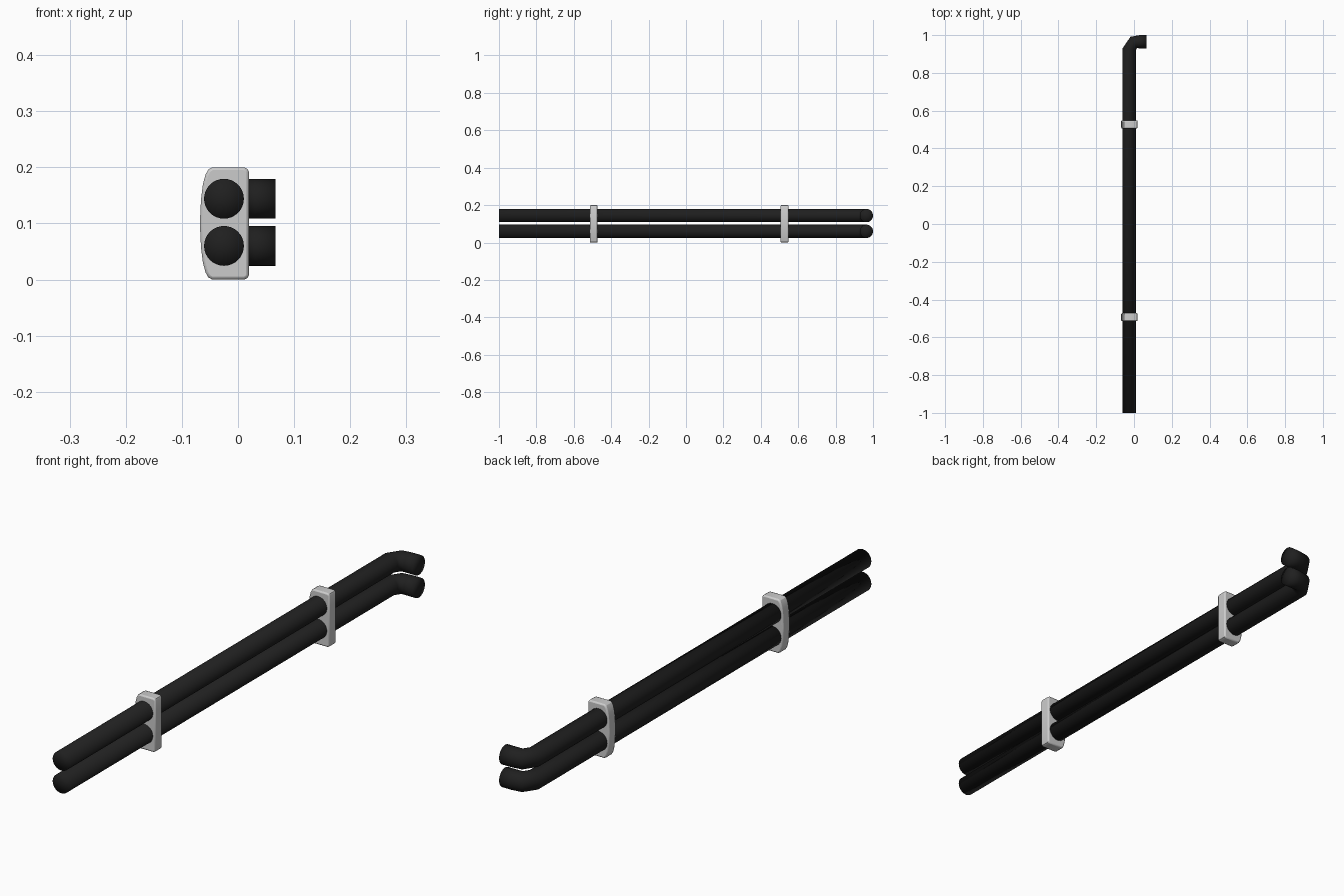
import bpy, bmesh
from math import sin, cos, pi
from mathutils import Vector

if "Cube" in bpy.data.objects:
    bpy.data.objects.remove(bpy.data.objects["Cube"])

R, SIDES = 0.0355, 32
black = bpy.data.materials.new("black_rubber")
black.diffuse_color = (0.014, 0.014, 0.014, 1)
black.use_nodes = True
black.node_tree.nodes["Principled BSDF"].inputs["Base Color"].default_value = black.diffuse_color


def finish(bm, name):
    bmesh.ops.recalc_face_normals(bm, faces=bm.faces)
    for f in bm.faces:
        f.smooth = True
    me = bpy.data.meshes.new(name)
    bm.to_mesh(me)
    bm.free()
    ob = bpy.data.objects.new(name, me)
    bpy.context.collection.objects.link(ob)
    return ob


# Pipe: rings given by their outer and inner edge (x, y) around the elbow
RINGS = [((-0.0605, -1.0), (0.0105, -1.0)),
         ((-0.0605, 0.93), (0.0105, 0.922)),
         ((-0.019, 0.991), (0.016, 0.932)),
         ((0.03, 1.0), (0.03, 0.929)),
         ((0.067, 1.0), (0.067, 0.929))]


def pipe(name, z):
    bm = bmesh.new()
    loops, centres = [], []
    for a, b in RINGS:
        a, b = Vector((*a, z)), Vector((*b, z))
        c, h = (a + b) / 2, (a - b) / 2
        centres.append(c)
        loops.append([bm.verts.new(c + h * cos(2 * pi * i / SIDES)
                                   + Vector((0, 0, R * sin(2 * pi * i / SIDES))))
                      for i in range(SIDES)])
    for p, q in zip(loops, loops[1:]):
        for i in range(SIDES):
            j = (i + 1) % SIDES
            bm.faces.new((p[i], p[j], q[j], q[i]))
    # Fan caps at both ends
    for k in (0, -1):
        mid = bm.verts.new(centres[k])
        for i in range(SIDES):
            bm.faces.new((mid, loops[k][i], loops[k][(i + 1) % SIDES]))
    finish(bm, name).data.materials.append(black)


pipe("lower_pipe", 0.060)
pipe("upper_pipe", 0.144)

# Clamp: half outline (x, z above the middle), mirrored downwards
HALF = [(0.0195, 0.092), (0.017, 0.097), (0.011, 0.1), (-0.046, 0.1),
        (-0.053, 0.096), (-0.058, 0.087), (-0.0625, 0.07), (-0.066, 0.042),
        (-0.068, 0.0)]
OUTLINE = HALF + [(x, -z) for x, z in reversed(HALF[:-1])]


def clamp(name, y):
    bm = bmesh.new()
    base = bm.faces.new([bm.verts.new((x, y - 0.021, 0.1 + z)) for x, z in OUTLINE])
    ext = bmesh.ops.extrude_face_region(bm, geom=[base])
    top = [v for v in ext["geom"] if isinstance(v, bmesh.types.BMVert)]
    bmesh.ops.translate(bm, verts=top, vec=(0, 0.042, 0))
    ob = finish(bm, name)
    bev = ob.modifiers.new("rounded_rims", "BEVEL")
    bev.width, bev.segments = 0.005, 2
    bev.limit_method, bev.angle_limit = "ANGLE", 1.0
    bpy.ops.object.select_all(action="DESELECT")
    ob.select_set(True)
    bpy.context.view_layer.objects.active = ob
    bpy.ops.object.shade_smooth_by_angle()


clamp("front_clamp", -0.493)
clamp("back_clamp", 0.527)
